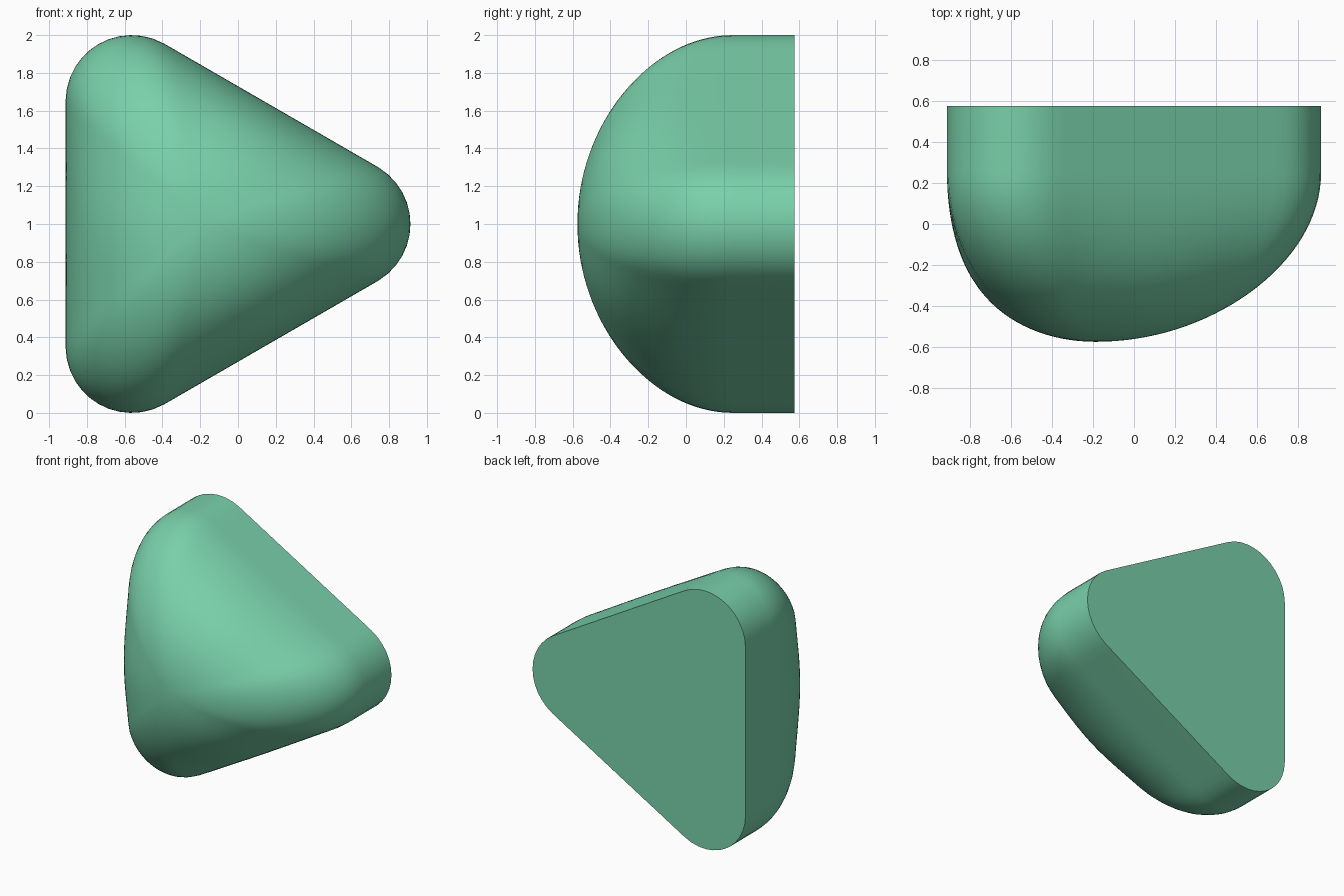
import bpy, bmesh
from math import sin, cos, tau, pi, sqrt, radians

if "Cube" in bpy.data.objects:
    bpy.data.objects.remove(bpy.data.objects["Cube"])

CORNER_DIST, CORNER_R = 0.7506, 0.35      # rounded triangle
WALL = CORNER_DIST / 2 + CORNER_R
CX, CZ = -0.1875, 1.0
BACK, RIM, FRONT = 0.575, 0.25, -0.575
SIDES, RINGS = 120, 32


def triangle_radius(angle):
    """Distance from the centre to the rounded triangle outline."""
    a = abs((angle + pi / 3) % (tau / 3) - pi / 3)
    if a < radians(18.1):
        return CORNER_DIST * cos(a) + sqrt(CORNER_R**2 - (CORNER_DIST * sin(a))**2)
    return WALL / cos(pi / 3 - a)


bm = bmesh.new()


def ring(y, s):
    """One cross-section; it grows rounder toward the front of the dome."""
    k = 0.5 * (1 - s * s)
    verts = []
    for i in range(SIDES):
        t = tau * i / SIDES
        r = s * (triangle_radius(t) * (1 - k) + 0.97 * k)
        verts.append(bm.verts.new((CX + r * cos(t), y, CZ + r * sin(t))))
    return verts


# Straight wall, then elliptical dome
rings = [ring(BACK, 1)]
for j in range(RINGS):
    p = pi / 2 * j / RINGS
    rings.append(ring(RIM + (FRONT - RIM) * sin(p), cos(p)))
for a, b in zip(rings, rings[1:]):
    for i in range(SIDES):
        n = (i + 1) % SIDES
        bm.faces.new((a[i], a[n], b[n], b[i]))

# Front tip and flat back
tip = bm.verts.new((CX, FRONT, CZ))
for i in range(SIDES):
    bm.faces.new((rings[-1][i], rings[-1][(i + 1) % SIDES], tip))
bm.faces.new(rings[0])
bmesh.ops.recalc_face_normals(bm, faces=bm.faces[:])

mesh = bpy.data.meshes.new("rounded_triangle_dome")
bm.to_mesh(mesh)
bm.free()
body = bpy.data.objects.new("rounded_triangle_dome", mesh)
bpy.context.collection.objects.link(body)

# Green finish and smooth shading with a crisp back edge
green = bpy.data.materials.new("green")
green.diffuse_color = (0.19, 0.63, 0.40, 1)
green.use_nodes = True
green.node_tree.nodes["Principled BSDF"].inputs["Base Color"].default_value = green.diffuse_color
mesh.materials.append(green)
bpy.context.view_layer.objects.active = body
body.select_set(True)
bpy.ops.object.shade_smooth_by_angle(angle=radians(40))
